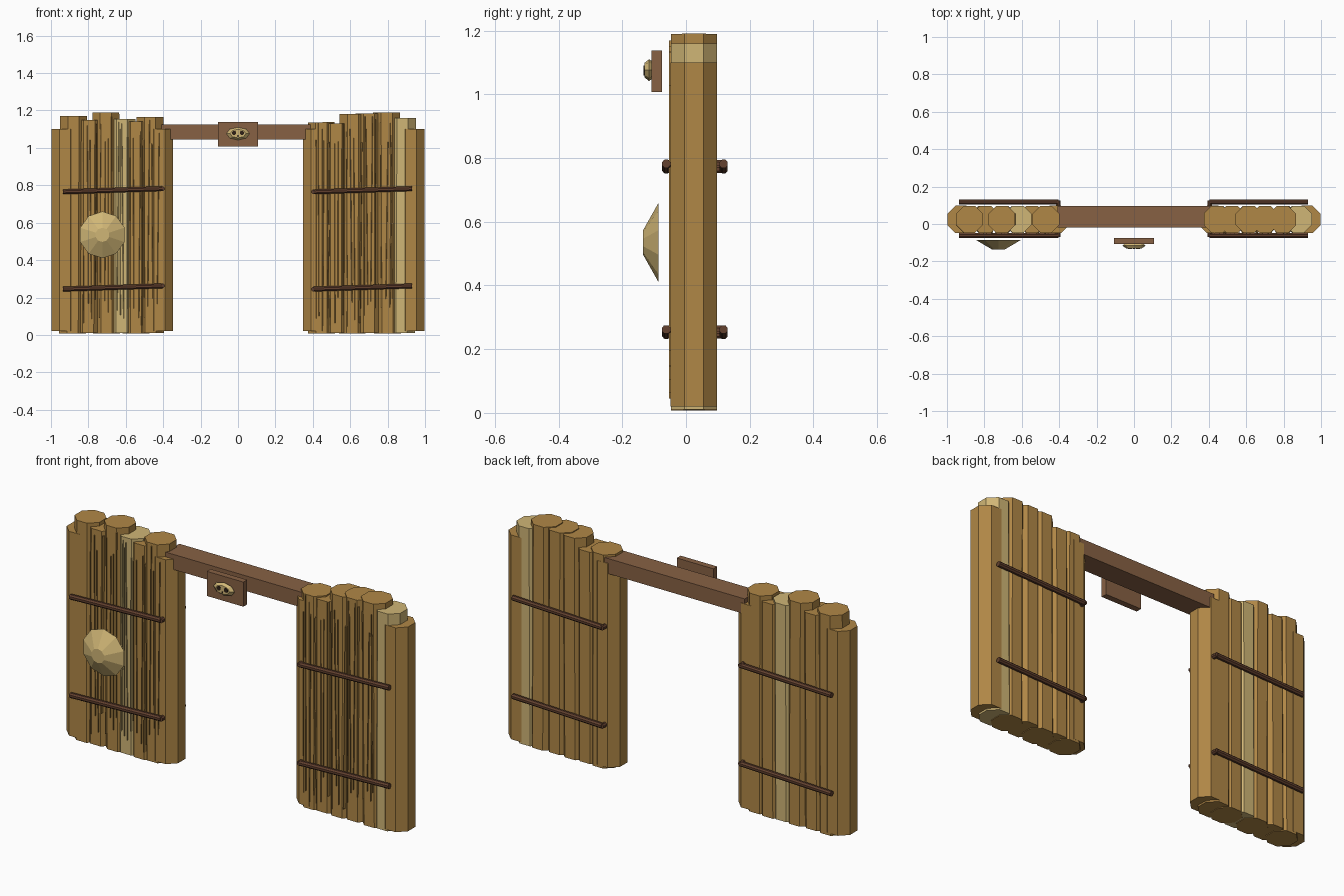
import bpy, bmesh, math, random
from mathutils import Vector

random.seed(4)
cube = bpy.data.objects.get("Cube")
if cube:
    bpy.data.objects.remove(cube, do_unlink=True)


def material(name, rgb):
    lin = [((c / 255 + 0.055) / 1.055) ** 2.4 for c in rgb] + [1]
    m = bpy.data.materials.new(name)
    m.diffuse_color = lin
    m.use_nodes = True
    m.node_tree.nodes["Principled BSDF"].inputs["Base Color"].default_value = lin
    return m


WOOD = material("golden wood", (176, 135, 70))
PALE = material("pale wood", (208, 182, 118))
BROWN = material("brown plank", (135, 97, 68))
ROPE = material("dark rope", (98, 64, 46))
DARK = material("dark hollow", (45, 32, 22))


def loft(name, rings, mat):
    """Join rings of points with side faces and close both ends."""
    bm = bmesh.new()
    loops = [[bm.verts.new(p) for p in ring] for ring in rings]
    for a, b in zip(loops, loops[1:]):
        for i in range(len(a)):
            j = (i + 1) % len(a)
            bm.faces.new((a[i], a[j], b[j], b[i]))
    bm.faces.new(loops[0])
    bm.faces.new(loops[-1])
    bmesh.ops.recalc_face_normals(bm, faces=bm.faces)
    mesh = bpy.data.meshes.new(name)
    bm.to_mesh(mesh)
    bm.free()
    mesh.materials.append(mat)
    obj = bpy.data.objects.new(name, mesh)
    bpy.context.collection.objects.link(obj)
    return obj


def ring(center, axis, radius, sides, turn=0.5, squash=1):
    """Regular polygon around a point, facing along an axis."""
    axis = Vector(axis).normalized()
    side = Vector((1, 0, 0)) if abs(axis.x) < 0.7 else Vector((0, 1, 0))
    u = (side - axis * side.dot(axis)).normalized()
    v = axis.cross(u)
    angles = [math.tau * (i + turn) / sides for i in range(sides)]
    return [Vector(center) + radius * (u * math.cos(t) + v * squash * math.sin(t)) for t in angles]


def rod(name, a, b, radius, sides, mat):
    axis = Vector(b) - Vector(a)
    return loft(name, [ring(p, axis, radius, sides) for p in (a, b)], mat)


def box(name, low, high, mat):
    (x0, y0, z0), (x1, y1, z1) = low, high
    rings = [[(x0, y0, z), (x1, y0, z), (x1, y1, z), (x0, y1, z)] for z in (z0, z1)]
    return loft(name, rings, mat)


def splinter(name, x, low, high, lean, mat):
    """Thin raised strip of bark with a steep right flank."""
    rings = []
    for z, dx in ((low, 0), (high, lean)):
        c = x + dx
        rings.append([(c - 0.010, -0.025, z), (c + 0.003, -0.054, z), (c + 0.006, -0.025, z)])
    return loft(name, rings, mat)


# Log walls: x, top height and colour of every log between the end posts
WALLS = {
    "right": [(-0.88, 1.17, WOOD), (-0.795, 1.15, WOOD), (-0.707, 1.19, WOOD),
              (-0.62, 1.155, PALE), (-0.545, 1.14, WOOD), (-0.47, 1.165, WOOD)],
    "left": [(0.445, 1.137, WOOD), (0.525, 1.13, WOOD), (0.615, 1.18, WOOD),
             (0.70, 1.185, WOOD), (0.795, 1.19, WOOD), (0.88, 1.16, PALE)],
}
Y = 0.025
for side, logs in WALLS.items():
    s = 1 if side == "left" else -1
    for part, x in (("outer", 0.925), ("inner", 0.42)):
        rod(f"{side}_{part}_post", (s * x, Y, 0.02), (s * x, Y, 1.10), 0.079, 8, WOOD)
    for n, (x, top, mat) in enumerate(logs):
        lean = random.uniform(-0.008, 0.008)
        bottom = 0.008 + 0.003 * (n % 2)
        rod(f"{side}_log_{n}", (x + lean, Y, bottom), (x, Y, top), 0.078, 8, mat)
        # Bark splinters on the front only
        if abs(x) < 0.85:
            for k in range(4):
                sx = x + (k - 1.5) * 0.021 + random.uniform(-0.005, 0.005)
                splinter(f"{side}_bark_{n}_{k}", sx, random.uniform(0.04, 0.2),
                         random.uniform(1.02, top), random.uniform(-0.012, 0.012), mat)

    # Binding rods, front and back, joined through the inner post
    x0, x1 = (-0.935, -0.405) if s < 0 else (0.405, 0.93)
    for level, z in (("lower", 0.245), ("upper", 0.765)):
        inner_z = z + (0.017 if s < 0 else 0)
        for face, y in (("front", -0.062), ("back", 0.118)):
            rod(f"{side}_{level}_{face}_binding", (x0, y, z), (x1, y, z + 0.017), 0.014, 8, ROPE)
        rod(f"{side}_{level}_binding_joint", (s * 0.405, -0.07, inner_z),
            (s * 0.405, 0.126, inner_z), 0.013, 8, ROPE)

# Lintel and hanging plaque
box("lintel", (-0.41, -0.02, 1.045), (0.41, 0.095, 1.125), BROWN)
box("plaque", (-0.107, -0.108, 1.008), (0.107, -0.076, 1.138), BROWN)

# Round faceted shield on the right wall
FRONT = (0, -1, 0)
loft("shield", [ring((-0.725, y, 0.535), FRONT, r, 10)
                for y, r in ((-0.086, 0.125), (-0.135, 0.038))], PALE)

# Skull ornament with hollow eyes and nose
loft("skull", [ring((0, y, 1.076), FRONT, r, 8, 0, 0.55)
               for y, r in ((-0.106, 0.05), (-0.116, 0.062), (-0.130, 0.042))], PALE)
for name, x, z, r in (("left_eye", 0.021, 1.08, 0.012), ("right_eye", -0.021, 1.08, 0.012),
                      ("nose", 0, 1.064, 0.005)):
    rod(name, (x, -0.128, z), (x, -0.133, z), r, 8, DARK)
